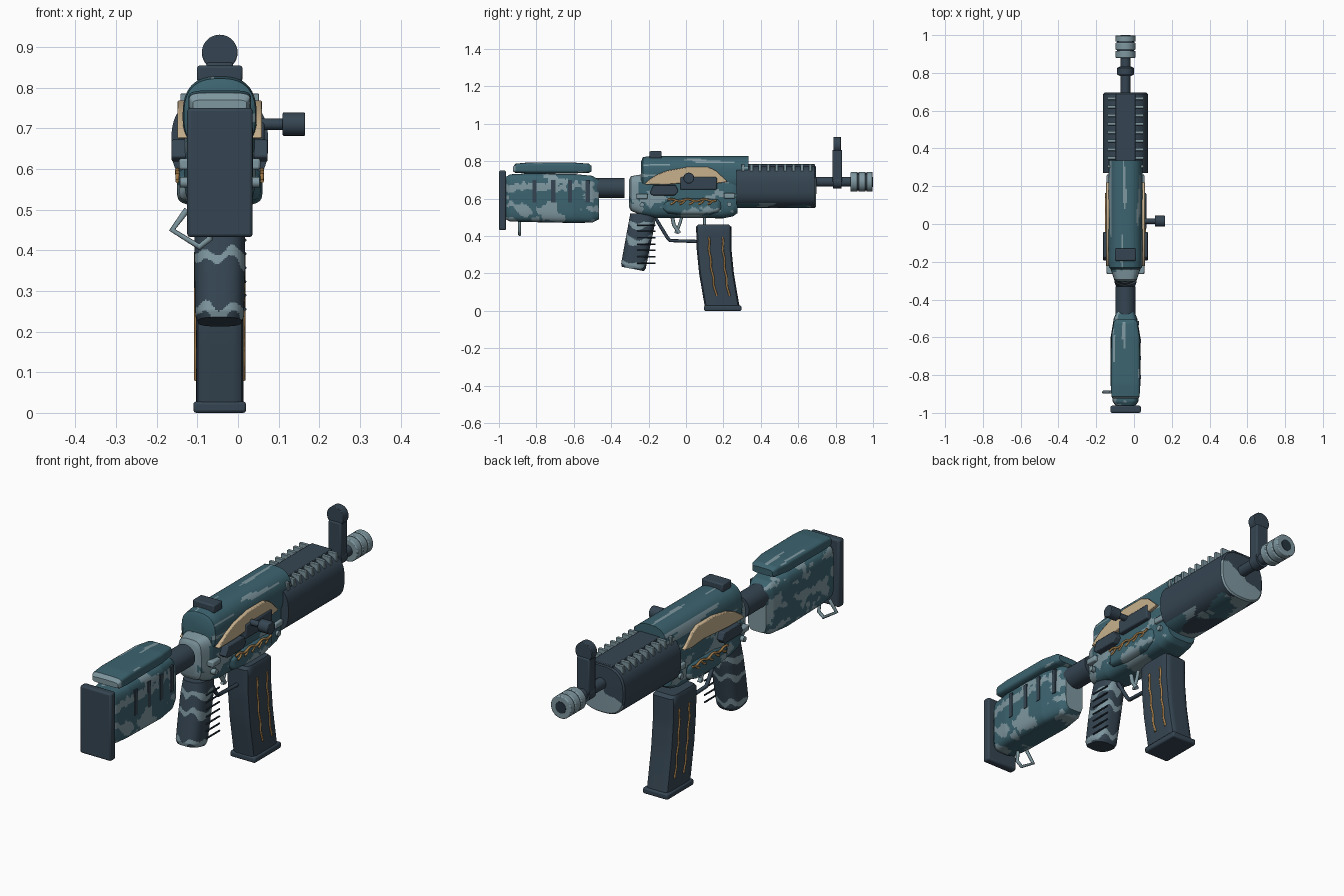
import bpy, bmesh, math
from mathutils import Vector, noise

if "Cube" in bpy.data.objects:
    bpy.data.objects.remove(bpy.data.objects["Cube"])

CX = -0.045  # centre line of the body


def material(name, rgb):
    m = bpy.data.materials.new(name)
    m.diffuse_color = (*rgb, 1)
    m.use_nodes = True
    m.node_tree.nodes["Principled BSDF"].inputs["Base Color"].default_value = m.diffuse_color
    return m


TEAL = material("teal", (0.045, 0.125, 0.16))
GREY = material("pale blue grey", (0.21, 0.31, 0.35))
DARK = material("dark slate", (0.036, 0.06, 0.085))
TAN = material("tan", (0.58, 0.44, 0.27))
GOLD = material("bronze", (0.38, 0.21, 0.07))
BLACK = material("deep slate", (0.02, 0.035, 0.05))


def finish(bm, name, mats, paint=None, bevel=0):
    bmesh.ops.recalc_face_normals(bm, faces=bm.faces)
    if paint:
        bm.normal_update()
        for f in bm.faces:
            f.material_index = paint(f.calc_center_median(), f.normal)
    me = bpy.data.meshes.new(name)
    bm.to_mesh(me)
    bm.free()
    for m in mats:
        me.materials.append(m)
    ob = bpy.data.objects.new(name, me)
    bpy.context.collection.objects.link(ob)
    if bevel:
        b = ob.modifiers.new("bevel", 'BEVEL')
        b.width, b.segments = bevel, 2
    smooth(ob, 35)


def smooth(ob, angle):
    bpy.ops.object.select_all(action='DESELECT')
    ob.select_set(True)
    bpy.context.view_layer.objects.active = ob
    if ob.type == 'CURVE':
        bpy.ops.object.convert(target='MESH')
    bpy.ops.object.shade_smooth_by_angle(angle=math.radians(angle))


def loft(name, rings, mats, power=4, seg=48, step=0.012, paint=None):
    """Rounded sections (y, z, half width, half height, tilt) joined in order."""
    full = []
    for a, b in zip(rings, rings[1:]):
        n = max(1, round(math.dist(a[:2], b[:2]) / step))
        full += [[p + (q - p) * i / n for p, q in zip(a, b)] for i in range(n)]
    full.append(rings[-1])
    bm = bmesh.new()
    loops = []
    for y, z, hx, h, tilt in full:
        t, loop = math.radians(tilt), []
        for i in range(seg):
            c, s = math.cos(math.tau * i / seg), math.sin(math.tau * i / seg)
            r = (abs(c) ** power + abs(s) ** power) ** (-1 / power)
            loop.append(bm.verts.new((CX + hx * c * r, y + h * s * r * math.cos(t),
                                      z + h * s * r * math.sin(t))))
        loops.append(loop)
    for a, b in zip(loops, loops[1:]):
        for i in range(seg):
            j = (i + 1) % seg
            bm.faces.new((a[i], a[j], b[j], b[i]))
    bm.faces.new(loops[0])
    bm.faces.new(loops[-1])
    finish(bm, name, mats, paint)


def along_y(rows):
    """Rows (y, half width, bottom, top) to loft rings."""
    return [(y, (a + b) / 2, w, (b - a) / 2, 90) for y, w, a, b in rows]


def box(name, x, y, z, mat, bevel=0.006):
    bm = bmesh.new()
    bmesh.ops.create_cube(bm, size=1)
    for v in bm.verts:
        v.co = [sum(r) / 2 + c * (r[1] - r[0]) for r, c in zip((x, y, z), v.co)]
    finish(bm, name, [mat], bevel=bevel)


def prism(name, outline, x0, x1, mat, bevel=0.004):
    bm = bmesh.new()
    f = bm.faces.new([bm.verts.new((x0, y, z)) for y, z in outline])
    ext = bmesh.ops.extrude_face_region(bm, geom=[f])
    for v in ext["geom"]:
        if isinstance(v, bmesh.types.BMVert):
            v.co.x = x1
    finish(bm, name, [mat], bevel=bevel)


def rod(name, a, b, r, mat, seg=24, bevel=0):
    a, b = Vector(a), Vector(b)
    bm = bmesh.new()
    bmesh.ops.create_cone(bm, cap_ends=True, segments=seg, radius1=r, radius2=r, depth=(b - a).length)
    q = (b - a).to_track_quat('Z', 'Y')
    for v in bm.verts:
        v.co = q @ v.co + (a + b) / 2
    finish(bm, name, [mat], bevel=bevel)


def wire(name, pts, r, mat):
    cu = bpy.data.curves.new(name, 'CURVE')
    cu.dimensions, cu.bevel_depth, cu.bevel_resolution, cu.use_fill_caps = '3D', r, 2, True
    sp = cu.splines.new('POLY')
    sp.points.add(len(pts) - 1)
    for p, co in zip(sp.points, pts):
        p.co = (*co, 1)
    cu.materials.append(mat)
    ob = bpy.data.objects.new(name, cu)
    bpy.context.collection.objects.link(ob)
    smooth(ob, 65)


def camo(c, n):
    v = noise.noise(Vector((c.x * 9, c.y * 9, c.z * 19 + 3)))
    return int(v + 0.35 * noise.noise(c * 38) > 0.14)


def streaks(c, n):
    return int(noise.noise(Vector((c.x * 45, c.y * 3, c.z * 40))) > 0.38)


# Stock: butt plate, body, cheek rest, tube
box("butt_plate", (CX - 0.08, CX + 0.081), (-1.0, -0.962), (0.432, 0.75), DARK, 0.008)
loft("stock_body", along_y([(-0.965, 0.05, 0.49, 0.715), (-0.94, 0.068, 0.478, 0.73), (-0.85, 0.079, 0.475, 0.735),
                            (-0.6, 0.079, 0.47, 0.732), (-0.5, 0.062, 0.472, 0.722), (-0.465, 0.048, 0.49, 0.70)]),
     [TEAL, GREY], 5, 112, 0.006, camo)
loft("cheek_rest", along_y([(-0.925, 0.066, 0.745, 0.77), (-0.912, 0.075, 0.738, 0.787), (-0.85, 0.077, 0.735, 0.793),
                            (-0.6, 0.075, 0.735, 0.793), (-0.52, 0.062, 0.738, 0.787), (-0.505, 0.052, 0.745, 0.775)]),
     [TEAL, GREY], 5, paint=lambda c, n: int(streaks(c, n) or n.y < -0.4))
rod("stock_tube", (CX, -0.48, 0.657), (CX, -0.33, 0.657), 0.053, DARK)
for y in (-0.81, -0.71, -0.62, -0.525):
    x = CX + (0.075 if y < -0.55 else 0.064)
    box("stock_slot", (x - 0.0065, x + 0.0065), (y - 0.011, y + 0.011), (0.58, 0.70), DARK, 0)
wire("sling_loop", [(-0.125, -0.89, 0.50), (-0.162, -0.89, 0.45), (-0.095, -0.89, 0.408), (-0.07, -0.89, 0.428),
                    (-0.075, -0.89, 0.49)], 0.008, GREY)

# Receiver and top cover
loft("receiver", along_y([(-0.305, 0.045, 0.555, 0.70), (-0.295, 0.06, 0.535, 0.72), (-0.235, 0.08, 0.51, 0.73),
                          (-0.16, 0.088, 0.497, 0.74), (0.2, 0.088, 0.495, 0.74), (0.25, 0.086, 0.505, 0.74),
                          (0.275, 0.08, 0.522, 0.74)]), [TEAL, GREY], 4, 96, 0.006,
     lambda c, n: int(camo(c, n) or c.y < -0.255 and noise.noise(c * 16) > -0.22))
loft("top_cover", along_y([(-0.24, 0.075, 0.65, 0.80), (-0.23, 0.088, 0.64, 0.822), (-0.19, 0.091, 0.63, 0.828),
                           (0.335, 0.091, 0.63, 0.828)]), [TEAL, GREY], 2.6, 80, 0.015, streaks)
box("rear_sight", (CX - 0.056, CX + 0.056), (-0.195, -0.13), (0.815, 0.854), DARK)
loft("side_plate", along_y([(-0.13, 0.08, 0.545, 0.575), (-0.1, 0.1, 0.52, 0.59), (-0.02, 0.105, 0.51, 0.605),
                            (0.12, 0.105, 0.51, 0.605), (0.17, 0.1, 0.525, 0.6), (0.195, 0.08, 0.545, 0.585)]),
     [TEAL, GREY], 5, 64, 0.008, lambda c, n: int(camo(c, n) and c.z < 0.56))

# Side details on both flanks
PANEL = [(-0.225, 0.675), (-0.2, 0.7), (-0.16, 0.726), (-0.1, 0.75), (0.0, 0.768), (0.12, 0.768), (0.16, 0.75),
         (0.222, 0.69), (0.17, 0.682), (0.08, 0.69), (-0.1, 0.676)]
for s in (-1, 1):
    def X(d):
        return CX + s * d
    def span(a, b):
        return tuple(sorted((X(a), X(b))))
    prism("tan_panel", PANEL, X(0.075), X(0.104), TAN)
    if s > 0:
        box("front_bolt_cover", span(0.07, 0.11), (-0.03, 0.165), (0.648, 0.715), DARK)
    prism("rear_bolt_cover", [(-0.195, 0.63), (-0.175, 0.672), (-0.055, 0.672), (-0.04, 0.64), (-0.06, 0.618),
                              (-0.18, 0.618)], X(0.07), X(0.118), DARK)
    for y, z in ((-0.235, 0.612), (0.232, 0.615)):
        box("receiver_lug", span(0.06, 0.1), (y - 0.03, y + 0.03), (z - 0.014, z + 0.014), GREY)
        rod("receiver_pin", (X(0.07), y, z - 0.045), (X(0.098), y, z - 0.045), 0.013, GREY, 12)
    # Bronze vine with short offshoots
    wire("side_vine", [(X(0.104), -0.1 + i * 0.0125, 0.592 + 0.006 * math.sin(i * 0.9)) for i in range(22)],
         0.0055, GOLD)
    for i in range(5):
        y = -0.075 + i * 0.05
        wire("side_vine_leaf", [(X(0.104), y + 0.02, 0.59), (X(0.104), y + 0.005, 0.575), (X(0.104), y - 0.01, 0.57)],
             0.005, GOLD)
    # Bronze lines on the magazine
    for y0, y1 in ((0.122, 0.162), (0.196, 0.23)):
        wire("magazine_line", [(X(0.0575), y0 + (y1 - y0) * (i / 16) ** 1.6 + 0.003 * math.sin(i * 1.3),
                                0.395 - 0.315 * i / 16) for i in range(17)], 0.0055, GOLD)
    # Handguard rail ribs
    for i in range(9):
        y = 0.305 + i * 0.045
        box("rail_rib", span(0.053, 0.097), (y - 0.008, y + 0.008), (0.745, 0.785), GREY, 0.002)

# Charging handle on the right
rod("charging_stem", (0.03, 0.015, 0.71), (0.115, 0.015, 0.71), 0.014, DARK, 16)
rod("charging_knob", (0.11, 0.015, 0.71), (0.165, 0.015, 0.71), 0.029, DARK, 20, 0.003)


def guard_paint(c, n):
    if n.y > 0.5:
        return 2 if c.z < 0.66 + 0.5 * (c.x - CX) + 0.03 * noise.noise(c * 20) else 0
    if n.z < -0.75 and noise.noise(Vector((c.x * 10, c.y * 6, 2))) > -0.05:
        return 1 + camo(c, n)
    return 0


# Handguard, barrel, muzzle, front sight
loft("handguard", along_y([(0.27, 0.119, 0.55, 0.778), (0.688, 0.119, 0.55, 0.778)]
                          + [(0.695 + 0.0002 * i, 0.112 - 0.0098 * i, 0.556 + 0.0098 * i, 0.772 - 0.009 * i)
                             for i in range(11)]),
     [DARK, TEAL, GREY], 2.7, 80, 0.01, guard_paint)
box("top_rail", (CX - 0.053, CX + 0.053), (0.30, 0.69), (0.75, 0.784), DARK, 0.003)
rod("barrel", (CX, 0.68, 0.69), (CX, 0.9, 0.69), 0.026, DARK)
for y0, y1 in ((0.88, 0.917), (0.922, 0.96), (0.965, 0.998)):
    rod("muzzle_ring", (CX, y0, 0.69), (CX, y1, 0.69), 0.053, GREY, 32, 0.004)
rod("muzzle_core", (CX, 0.885, 0.69), (CX, 0.995, 0.69), 0.046, DARK)
rod("muzzle_bore", (CX, 0.99, 0.69), (CX, 1.0, 0.69), 0.027, BLACK)
rod("sight_collar", (CX, 0.785, 0.69), (CX, 0.832, 0.69), 0.036, DARK)
box("front_sight_post", (CX - 0.033, CX + 0.033), (0.783, 0.834), (0.69, 0.862), DARK)
rod("front_sight_disc", (CX, 0.788, 0.886), (CX, 0.828, 0.886), 0.044, DARK, 32, 0.003)


def grip_bands(c, n):
    zz = c.z + 0.012 * math.sin(c.x * 95) + 0.02 * noise.noise(c * 18)
    return int(min(abs(zz - b) for b in (0.25, 0.385, 0.465)) < 0.014)


# Grip with side ridges
loft("grip", [(-0.228, 0.52, 0.055, 0.07, 0), (-0.24, 0.45, 0.062, 0.07, -4), (-0.262, 0.34, 0.062, 0.068, -9),
              (-0.281, 0.24, 0.06, 0.067, -11), (-0.284, 0.224, 0.054, 0.06, -11)], [DARK, GREY], 2.8, 96, 0.004,
     grip_bands)
for i in range(7):
    z = 0.255 + i * 0.034
    rod("grip_ridge", (0.017, -0.262, z), (0.017, -0.162, z), 0.004, BLACK, 8)

# Trigger and guard
wire("trigger_guard", [(CX, -0.165, 0.50), (CX, -0.10, 0.392), (CX, -0.085, 0.376), (CX, 0.06, 0.371)], 0.009, DARK)
wire("trigger", [(CX, -0.075, 0.51), (CX, -0.065, 0.46), (CX, -0.035, 0.415)], 0.01, GREY)
wire("trigger_stop", [(CX, -0.02, 0.51), (CX, -0.035, 0.46), (CX, -0.055, 0.415)], 0.008, GREY)
rod("magazine_catch", (CX, 0.1, 0.45), (CX, 0.1, 0.51), 0.008, GREY, 12)

# Curved magazine and floor plate
loft("magazine", [(0.147, 0.463, 0.052, 0.08, 0), (0.148, 0.45, 0.058, 0.094, 0), (0.15, 0.33, 0.058, 0.093, 0),
                  (0.163, 0.2, 0.058, 0.093, 0), (0.18, 0.1, 0.058, 0.093, 0), (0.194, 0.02, 0.058, 0.093, 0)],
     [DARK], 8, 48, 0.03)
box("magazine_floor_plate", (CX - 0.065, CX + 0.065), (0.097, 0.296), (0.0, 0.028), DARK, 0.007)
